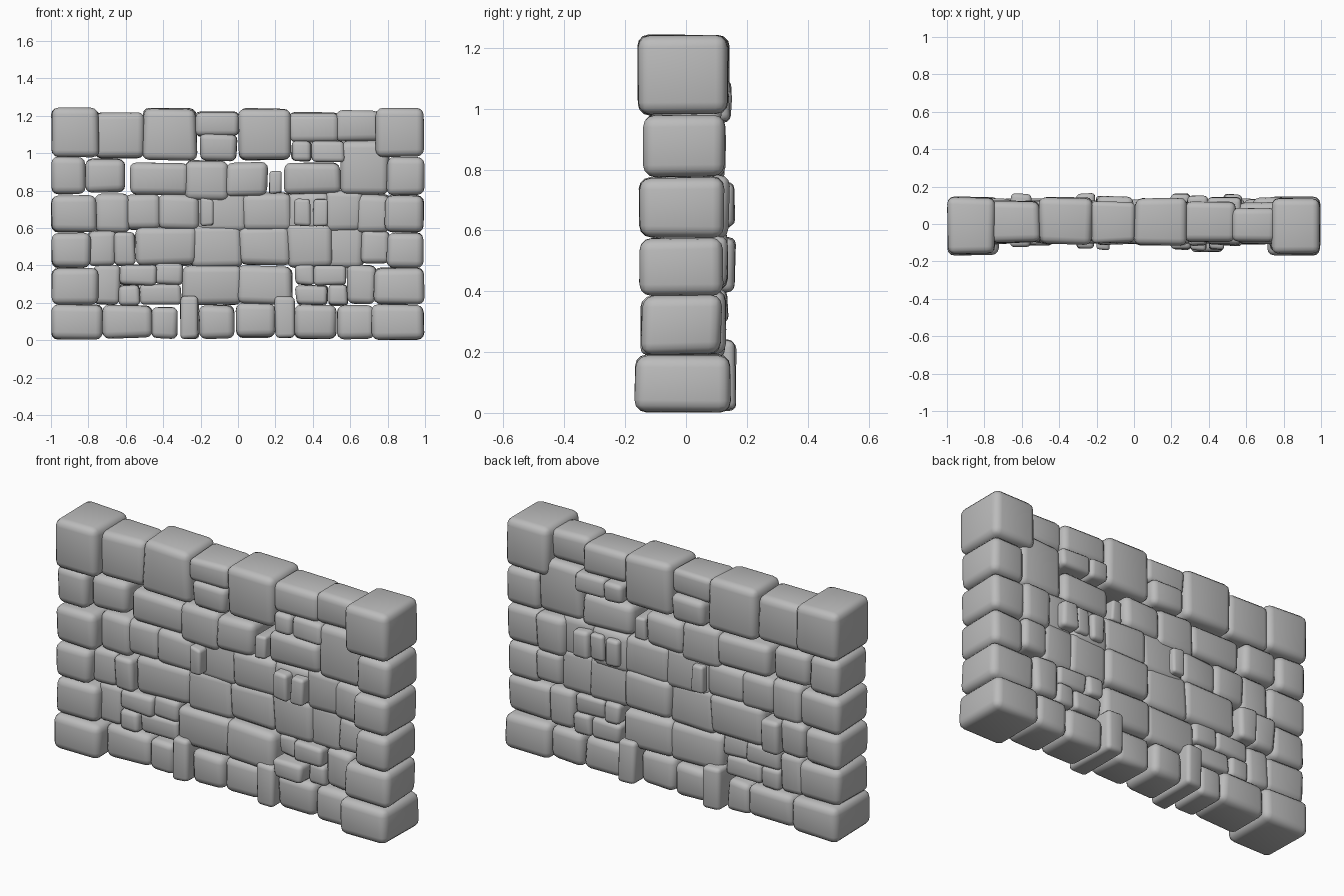
import bpy
import bmesh
import random
from mathutils import Vector

random.seed(7)

old = bpy.data.objects.get("Cube")
if old:
    bpy.data.objects.remove(old, do_unlink=True)

# One plain grey for all the masonry
grey = bpy.data.materials.new("stone grey")
grey.use_nodes = True
grey.diffuse_color = (0.5, 0.5, 0.5, 1)
shader = grey.node_tree.nodes["Principled BSDF"]
shader.inputs["Base Color"].default_value = grey.diffuse_color
shader.inputs["Roughness"].default_value = 0.8


def stone(name, x, y, z, wobble):
    """A rounded block; its corners are worn inwards at random."""
    low = Vector((x[0], y[0], z[0]))
    high = Vector((x[1], y[1], z[1]))
    centre, size = (low + high) / 2, high - low
    bm = bmesh.new()
    bmesh.ops.create_cube(bm, size=1)
    for v in bm.verts:
        for axis in range(3):
            worn = min(wobble, size[axis] * 0.1) * random.random()
            side = 1 if v.co[axis] > 0 else -1
            v.co[axis] = centre[axis] + side * (size[axis] / 2 - worn)
    radius = min(0.038, 0.2 * min(size))
    bmesh.ops.bevel(bm, geom=bm.edges[:], offset=radius, segments=3,
                    profile=0.5, affect='EDGES', clamp_overlap=True)
    bmesh.ops.recalc_face_normals(bm, faces=bm.faces)
    for face in bm.faces:
        face.smooth = True
    mesh = bpy.data.meshes.new(name)
    bm.to_mesh(mesh)
    bm.free()
    mesh.materials.append(grey)
    ob = bpy.data.objects.new(name, mesh)
    bpy.context.collection.objects.link(ob)


def course(name, bottom, top, spans, depth=(-0.108, 0.13), spread=0.01, grow=0.016):
    """A row of stones in hundredths: left, right and, if needed, own bottom and top."""
    for number, span in enumerate(spans, 1):
        left, right, *own = span
        base, crest = own or (bottom, top)
        front = depth[0] + random.uniform(-spread, spread)
        back = depth[1] + random.uniform(-spread, spread)
        stone(f"{name}_{number}",
              (left / 100 - grow, right / 100 + grow), (front, back),
              (max(0.003, base / 100 - grow), crest / 100 + grow), 0.014)


def corner_stones(name, edge, widths):
    """A stack of larger blocks closing one end of the wall."""
    levels = [0, 0.195, 0.39, 0.58, 0.78, 0.985, 1.245]
    fronts = [0.172, 0.152, 0.157, 0.157, 0.142, 0.162]
    backs = [0.15, 0.122, 0.128, 0.128, 0.132, 0.145]
    for i, width in enumerate(widths):
        inner = edge * (1 - width)
        stone(f"{name}_{i + 1}", sorted((edge, inner)), (-fronts[i], backs[i]),
              (max(0, levels[i] - 0.008), levels[i + 1]), 0.01)


corner_stones("right_corner_stone", -1, [0.28, 0.26, 0.22, 0.25, 0.19, 0.26])
corner_stones("left_corner_stone", 1, [0.29, 0.28, 0.21, 0.22, 0.21, 0.27])

# Footing course
course("footing_stone", 1, 18,
       [(-72, -46, 1, 18), (-45, -33, 1, 17), (-20, -3), (0, 19, 2, 19),
        (31, 52), (54, 72)], grow=0.014)

# Upright stones standing proud of the footing
course("upright_stone", 1, 24, [(-31, -21), (20, 30)],
       depth=(-0.145, 0.17), spread=0.003, grow=0.006)

# Second course, with small filling stones either side of two wide ones
course("second_course_stone", 20, 39,
       [(-76, -64), (-29, 1), (0, 28), (59, 73)])
course("small_filler", 19, 29,
       [(-63, -53), (-52, -31), (-63, -44, 30, 40), (-44, -30, 30, 41),
        (49, 58), (31, 40, 30, 40), (41, 58, 30, 39)],
       depth=(-0.11, 0.13), spread=0.015, grow=0.011)
course("proud_filler", 19, 29, [(31, 48)], depth=(-0.145, 0.13), grow=0.008)

# Third course
course("third_course_stone", 41, 58,
       [(-79, -66), (-54, -23, 41, 60), (1, 27, 41, 60), (67, 80, 42, 58)],
       depth=(-0.105, 0.138), spread=0.012)
course("proud_stone", 41, 57, [(-65, -56)], depth=(-0.125, 0.17), spread=0.003)

# Fourth course
course("fourth_course_stone", 60, 77,
       [(-76, -59, 58, 77), (-60, -42), (-42, -21), (3, 28, 59, 78),
        (64, 80, 58, 77)],
       depth=(-0.105, 0.138), spread=0.012)
course("narrow_stone", 61, 76, [(-20, -13), (30, 39), (40, 48)],
       depth=(-0.145, 0.155), spread=0.005, grow=0.003)
course("back_stone", 62, 75, [(49, 57)], depth=(-0.08, 0.168), spread=0.003)

# Stones set back into the face, tying the middle courses together
course("recessed_stone", 40, 61,
       [(-24, 1), (27, 49), (48, 66), (-21, 4, 59, 79), (27, 48, 59, 78),
        (48, 66, 59, 79)],
       depth=(-0.09, 0.12), spread=0.008, grow=0.018)

# Fifth course
course("fifth_course_stone", 79, 94,
       [(-81, -61, 80, 96), (-57, -27, 79, 94), (-28, -6, 76, 95), (-6, 15, 78, 94),
        (26, 54, 79, 94), (56, 80, 79, 106)])
course("fifth_course_filler", 78, 91, [(17, 23)], grow=0.005)

# Coping course and the stones beneath it
course("coping_stone", 98, 121,
       [(-76, -51), (-22, 0, 110, 121), (28, 53, 107, 121)],
       depth=(-0.105, 0.128), spread=0.008)
course("large_coping_stone", 97, 123, [(-50, -23), (1, 27)],
       depth=(-0.118, 0.145), spread=0.003, grow=0.014)
course("end_coping_stone", 107, 122, [(53, 75)],
       depth=(-0.102, 0.093), spread=0.003)
course("coping_filler", 96, 106,
       [(-20, -1, 96, 110), (29, 39), (40, 57)],
       depth=(-0.115, 0.15), spread=0.01, grow=0.01)
